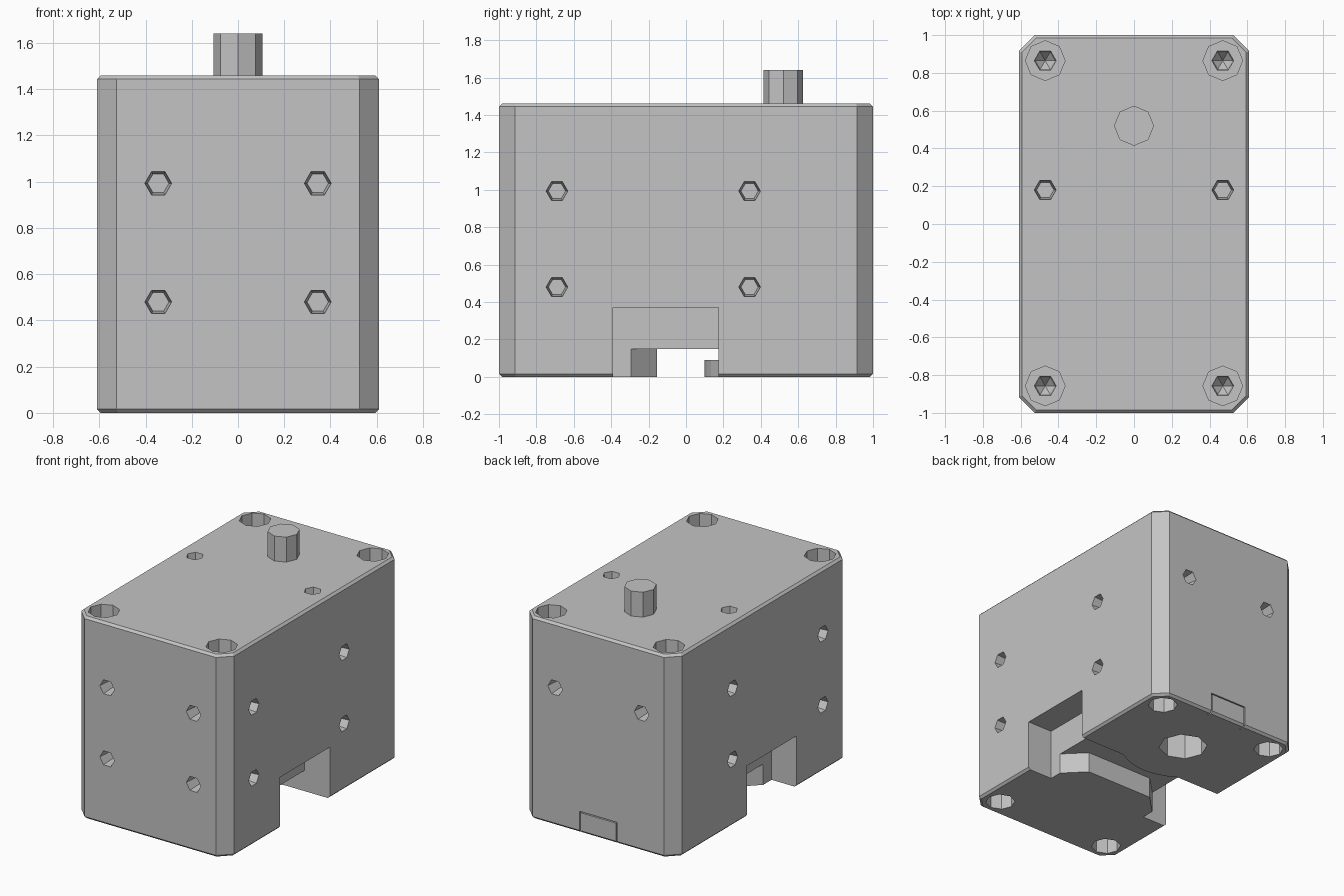
import bpy, bmesh, math
from mathutils import Vector

cube = bpy.data.objects.get("Cube")
if cube:
    bpy.data.objects.remove(cube, do_unlink=True)

grey = bpy.data.materials.new("machined grey")
grey.use_nodes = True
colour = (0.55, 0.55, 0.55, 1)
grey.diffuse_color = colour
grey.node_tree.nodes["Principled BSDF"].inputs["Base Color"].default_value = colour

HX, HY, TOP = 0.61, 1.0, 1.46
CORNER, EDGE = 0.085, 0.016


def loft(bm, rings):
    """Closed solid through rings of equal point count."""
    loops = [[bm.verts.new(p) for p in ring] for ring in rings]
    n = len(loops[0])
    for a, b in zip(loops, loops[1:]):
        for i in range(n):
            j = (i + 1) % n
            bm.faces.new((a[i], a[j], b[j], b[i]))
    bm.faces.new(loops[0][::-1])
    bm.faces.new(loops[-1])


def prism(bm, outline, z0, z1):
    loft(bm, [[(x, y, z) for x, y in outline] for z in (z0, z1)])


def box(bm, x0, x1, y0, y1, z0, z1):
    prism(bm, [(x0, y0), (x1, y0), (x1, y1), (x0, y1)], z0, z1)


def circle(r, sides):
    return [(r * math.cos(a), r * math.sin(a))
            for a in (2 * math.pi * i / sides for i in range(sides))]


def drill(bm, place, outward, sides, steps):
    """Hole made of (radius, depth) steps, sunk against the outward direction."""
    turn = Vector(outward).to_track_quat('Z', 'Y')
    loft(bm, [[Vector(place) + turn @ Vector((x, y, -d)) for x, y in circle(r, sides)]
              for r, d in steps])


def finish(bm, name):
    bmesh.ops.recalc_face_normals(bm, faces=bm.faces)
    mesh = bpy.data.meshes.new(name)
    bm.to_mesh(mesh)
    bm.free()
    mesh.materials.append(grey)
    ob = bpy.data.objects.new(name, mesh)
    bpy.context.collection.objects.link(ob)
    return ob


def chamfered(inset):
    x, y, c = HX - inset, HY - inset, CORNER - inset * 0.586
    return [(x - c, -y), (x, c - y), (x, y - c), (x - c, y),
            (c - x, y), (-x, y - c), (-x, c - y), (c - x, -y)]


# Housing block with chamfered corners and rims
bm = bmesh.new()
levels = [(EDGE, 0), (0, EDGE), (0, TOP - EDGE), (EDGE, TOP)]
loft(bm, [[(x, y, z) for x, y in chamfered(d)] for d, z in levels])
housing = finish(bm, "housing")

# Everything cut out of the housing
bm = bmesh.new()
screw = [(0.058, -0.03), (0.058, 0), (0.046, 0.12)]
for s in (-1, 1):
    for z in (0.48, 0.993):
        drill(bm, (s * 0.345, -HY, z), (0, -1, 0), 6, screw)
        for side in (-1, 1):
            y = -0.175 + s * 0.515
            drill(bm, (side * HX, y, z), (side, 0, 0), 6, screw)
    drill(bm, (s * 0.345, HY, 0.993), (0, 1, 0), 6, screw)
    drill(bm, (s * 0.47, 0.18, TOP), (0, 0, 1), 6, screw)
    # counterbored corner holes, with a pointed pilot below the upper ones
    for y in (-0.857, 0.865):
        drill(bm, (s * 0.47, y, TOP), (0, 0, 1), 8, [(0.105, -0.03), (0.105, 0.2)])
        drill(bm, (s * 0.47, y, TOP), (0, 0, 1), 6,
              [(0.058, 0.17), (0.058, 0.2), (0.05, 0.24), (0.002, 0.29)])
        drill(bm, (s * 0.47, y, 0), (0, 0, -1), 8, [(0.1, -0.03), (0.1, 0.25)])
    # side recess
    box(bm, min(s * 0.41, s * 0.7), max(s * 0.41, s * 0.7), -0.39, 0.175, -0.1, 0.37)
    # vertical seams of the rear cover
    box(bm, s * 0.145 - 0.004, s * 0.145 + 0.004, HY - 0.05, HY + 0.05, -0.05, 0.15)
box(bm, -0.149, 0.149, HY - 0.05, HY + 0.05, 0.146, 0.154)
drill(bm, (0, 0.52, 0), (0, 0, -1), 8, [(0.165, -0.03), (0.165, 0.2)])
# flared channel running under the block
flare = [(0.5, 0.175), (0.5, -0.295), (0.41, -0.295), (0.27, -0.155)]
channel = flare + [(-x, y) for x, y in reversed(flare)]
prism(bm, channel[::-1], -0.1, 0.15)
cutter = finish(bm, "cutter")
cutter.hide_render = True

cut = housing.modifiers.new("cut", 'BOOLEAN')
cut.operation, cut.solver, cut.object = 'DIFFERENCE', 'EXACT', cutter
cut.use_self = True
graph = bpy.context.evaluated_depsgraph_get()
solid = bpy.data.meshes.new_from_object(housing.evaluated_get(graph))
housing.modifiers.clear()
housing.data = solid
bpy.data.objects.remove(cutter, do_unlink=True)

# Output shaft
bm = bmesh.new()
prism(bm, [(x, y + 0.52) for x, y in circle(0.106, 8)], TOP - 0.05, 1.64)
finish(bm, "output_shaft")

# Rounded ledge bulging into the channel
bm = bmesh.new()
half = math.acos(0.345 / 0.42)
arc = [-math.pi / 2 + half * (i / 3 - 1) for i in range(7)]
prism(bm, [(0.42 * math.cos(a), 0.52 + 0.42 * math.sin(a)) for a in arc], 0, 0.09)
finish(bm, "channel_ledge")
